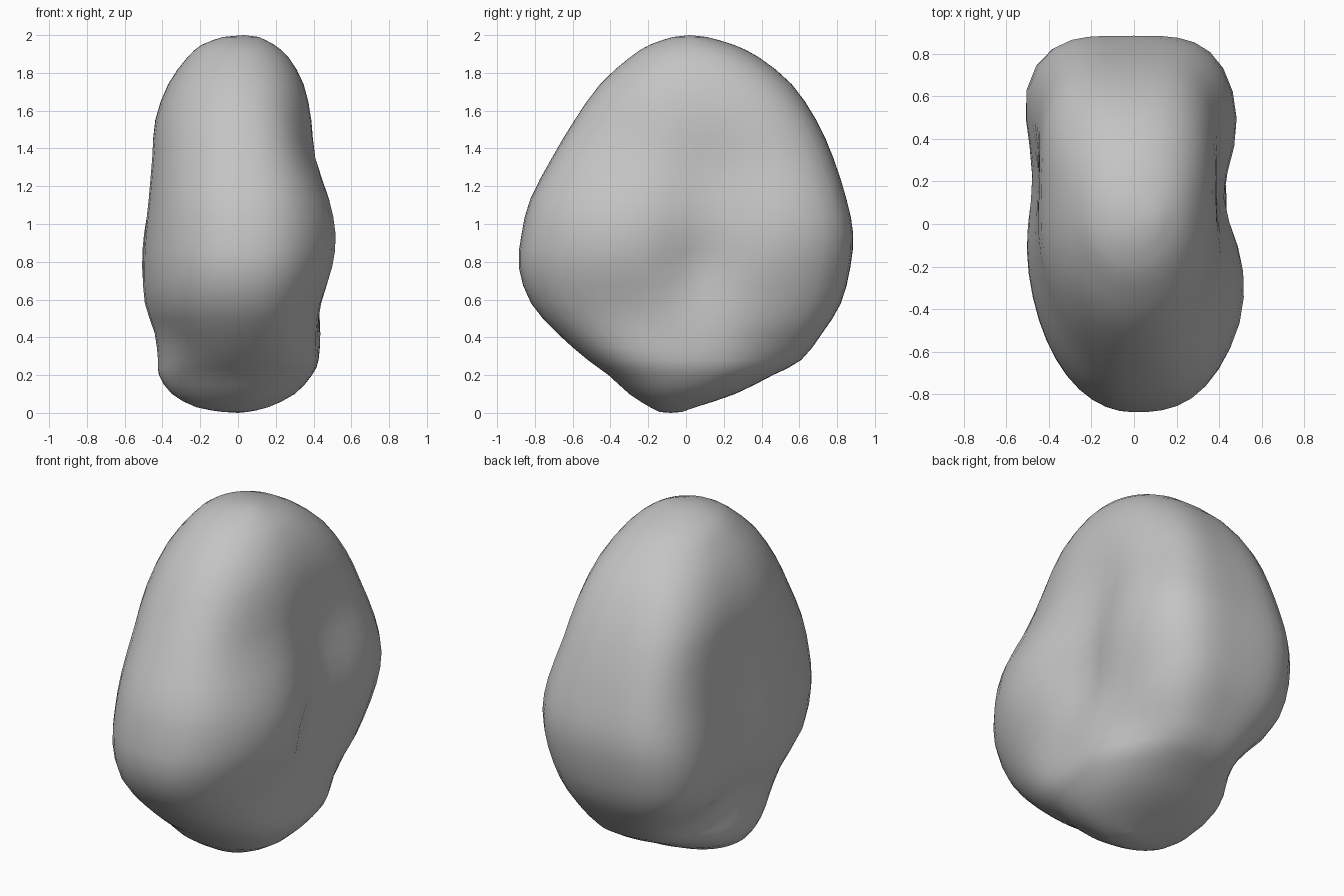
import bpy
import bmesh
import math
from mathutils import Vector

if "Cube" in bpy.data.objects:
    bpy.data.objects.remove(bpy.data.objects["Cube"], do_unlink=True)

# Outline of the stone at each height: z, front y, back y, right x, left x
LEVELS = [
    (0.005, -.14, -.02, -.08, .05),
    (.03, -.19, .05, -.22, .16),
    (.1, -.3, .26, -.35, .3),
    (.2, -.41, .46, -.42, .39),
    (.28, -.52, .61, -.43, .42),
    (.42, -.68, .72, -.45, .42),
    (.58, -.82, .82, -.5, .44),
    (.77, -.885, .87, -.51, .49),
    (.95, -.87, .885, -.5, .51),
    (1.13, -.825, .85, -.48, .49),
    (1.35, -.71, .78, -.46, .43),
    (1.55, -.59, .69, -.44, .4),
    (1.74, -.455, .56, -.37, .35),
    (1.88, -.3, .39, -.27, .27),
    (1.95, -.19, .25, -.19, .19),
    (1.99, -.07, .11, -.08, .11),
]

# Soft lumps and hollows on the flanks: side, y, z, y reach, z reach, push
LUMPS = [
    (1, .16, 1.08, .24, .36, -.08),
    (1, .08, .78, .16, .17, -.06),
    (1, -.42, .85, .25, .3, .03),
    (1, -.4, 1.47, .25, .22, -.03),
    (1, .13, .42, .2, .15, .02),
    (1, -.35, .3, .2, .15, .02),
    (1, .52, .28, .2, .14, -.08),
    (-1, .22, .95, .22, .38, -.04),
    (-1, .68, .8, .22, .32, .04),
    (-1, .48, .31, .2, .14, -.1),
    (-1, .17, .47, .16, .15, -.05),
    (-1, -.42, .38, .18, .13, -.02),
]
SIDES = 48
STEPS = 2


def smooth_levels(rows):
    """Add in-between outlines along a smooth curve."""
    rows = [Vector(r) for r in rows]
    last = len(rows) - 1
    out = []
    for i in range(last):
        a, b, c, d = (rows[min(max(k, 0), last)] for k in range(i - 1, i + 3))
        for s in range(STEPS):
            t = s / STEPS
            out.append(b + (c - a) * (t / 2)
                       + (a * 2 - b * 5 + c * 4 - d) * (t * t / 2)
                       + (b * 3 - a - c * 3 + d) * (t ** 3 / 2))
    return out + [rows[last]]


def surface_point(level, angle):
    z, front, back, right, left = level
    c, s = math.cos(angle), math.sin(angle)
    # The back is boxy, the front is rounded
    if s > 0:
        square = 3.6 if c > 0 else 4.2
    else:
        square = 2.7 if c > 0 else 2.1
    n = 2 + (square - 2) * math.sin(math.pi * z / 2)
    r = (abs(c) ** n + abs(s) ** n) ** (-1 / n)
    x = r * c * (left if c > 0 else -right)
    y = (front + back) / 2 + r * s * (back - front) / 2
    for side, ly, lz, ry, rz, push in LUMPS:
        weight = max(0, c * side) ** .5
        fall = math.exp(-((y - ly) / ry) ** 2 - ((z - lz) / rz) ** 2)
        x += side * push * weight * fall
    return x, y, z


# Stone body lofted through the outlines
bm = bmesh.new()
rings = [[bm.verts.new(surface_point(level, math.tau * k / SIDES))
          for k in range(SIDES)] for level in smooth_levels(LEVELS)]
bottom = bm.verts.new((0, -.08, 0))
top = bm.verts.new((.03, .02, 2))
for k in range(SIDES):
    j = (k + 1) % SIDES
    for low, high in zip(rings, rings[1:]):
        bm.faces.new((low[k], low[j], high[j], high[k]))
    bm.faces.new((bottom, rings[0][j], rings[0][k]))
    bm.faces.new((top, rings[-1][k], rings[-1][j]))
bmesh.ops.recalc_face_normals(bm, faces=bm.faces)
for face in bm.faces:
    face.smooth = True

mesh = bpy.data.meshes.new("stone")
bm.to_mesh(mesh)
bm.free()
stone = bpy.data.objects.new("stone", mesh)
bpy.context.collection.objects.link(stone)

# Plain grey stone colour
grey = bpy.data.materials.new("stone_grey")
grey.use_nodes = True
colour = (.55, .55, .55, 1)
grey.diffuse_color = colour
grey.node_tree.nodes["Principled BSDF"].inputs["Base Color"].default_value = colour
mesh.materials.append(grey)
